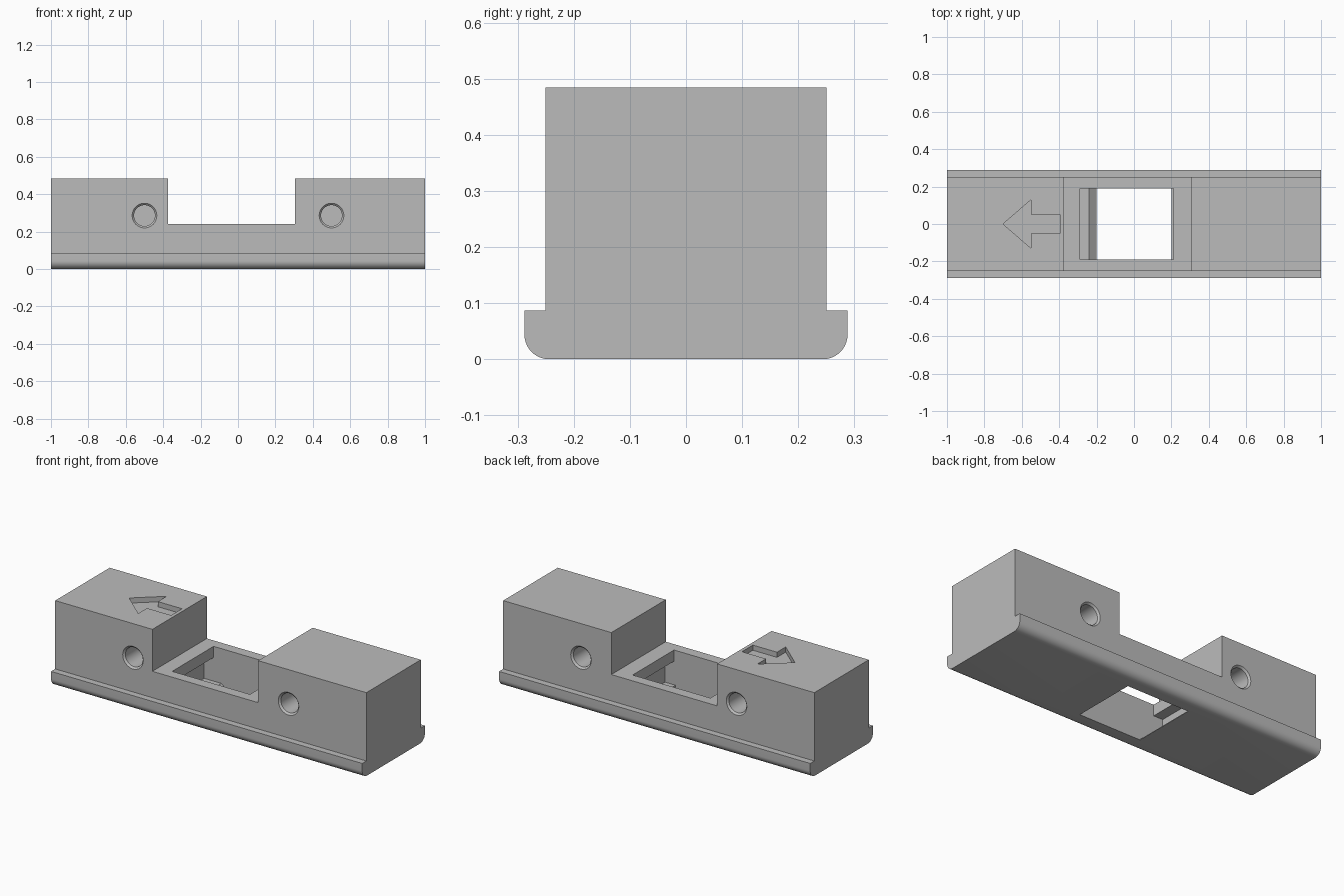
import bpy
import bmesh
import math
from mathutils import Vector

if "Cube" in bpy.data.objects:
    bpy.data.objects.remove(bpy.data.objects["Cube"], do_unlink=True)

grey = bpy.data.materials.new("plain grey")
grey.use_nodes = True
grey.diffuse_color = (0.5, 0.5, 0.5, 1)
grey.node_tree.nodes["Principled BSDF"].inputs["Base Color"].default_value = (0.5, 0.5, 0.5, 1)


def loft(name, sections):
    """Closed solid through rings that have equal point counts."""
    bm = bmesh.new()
    rings = [[bm.verts.new(p) for p in ring] for ring in sections]
    for a, b in zip(rings, rings[1:]):
        for i in range(len(a)):
            j = (i + 1) % len(a)
            bm.faces.new((a[i], a[j], b[j], b[i]))
    bm.faces.new(rings[0])
    bm.faces.new(rings[-1])
    bmesh.ops.recalc_face_normals(bm, faces=bm.faces)
    mesh = bpy.data.meshes.new(name)
    bm.to_mesh(mesh)
    bm.free()
    mesh.materials.append(grey)
    obj = bpy.data.objects.new(name, mesh)
    bpy.context.collection.objects.link(obj)
    return obj


def prism(name, profile, axis, low, high):
    """Extrude a 2D profile along axis 0, 1 or 2."""
    def place(p, d):
        q = list(p)
        q.insert(axis, d)
        return Vector(q)
    return loft(name, [[place(p, d) for p in profile] for d in (low, high)])


def cut(body, cutter):
    mod = body.modifiers.new("cut", "BOOLEAN")
    mod.operation = "DIFFERENCE"
    mod.solver = "EXACT"
    mod.object = cutter
    cutter.hide_render = True
    bpy.context.view_layer.objects.active = body
    bpy.ops.object.modifier_apply(modifier=mod.name)
    bpy.data.objects.remove(cutter, do_unlink=True)


# Body: block on a wider foot with rounded lower edges
radius, steps = 0.044, 10
half = [(0.25, 0.484), (0.25, 0.087), (0.288, 0.087)]
for i in range(steps + 1):
    a = math.pi / 2 * i / steps
    half.append((0.288 - radius + radius * math.cos(a), radius - radius * math.sin(a)))
profile = half + [(-y, z) for y, z in reversed(half)]
body = prism("holder_body", profile, 0, -1, 1)

# Saddle between the two raised ends
saddle = [(-0.375, 0.24), (0.305, 0.24), (0.305, 0.6), (-0.375, 0.6)]
cut(body, prism("saddle_cutter", saddle, 1, -0.5, 0.5))

# Socket through the saddle, undercut below the upper rim
socket = [(-0.29, 0.3), (-0.29, 0.175), (-0.35, 0.175), (-0.35, 0.038),
          (-0.24, 0.038), (-0.20, 0.004), (-0.20, -0.05), (0.20, -0.05),
          (0.20, 0.038), (0.268, 0.038), (0.268, 0.175), (0.21, 0.175), (0.21, 0.3)]
cut(body, prism("socket_cutter", socket, 1, -0.19, 0.19))

# Engraved arrow on top of one end
arrow = [(-0.70, 0), (-0.55, -0.13), (-0.55, -0.05), (-0.395, -0.05),
         (-0.395, 0.05), (-0.55, 0.05), (-0.55, 0.13)]
cut(body, prism("arrow_cutter", arrow, 2, 0.454, 0.6))


# Blind round holes with chamfered mouths, front and back
def ring(x, y, r, count=48):
    angles = [2 * math.pi * i / count for i in range(count)]
    return [(x + r * math.cos(a), y, 0.286 + r * math.sin(a)) for a in angles]


for x in (-0.5, 0.5):
    for side in (-1, 1):
        stages = [(0.27, 0.086), (0.24, 0.056), (0.08, 0.056)]
        cut(body, loft("hole_cutter", [ring(x, side * y, r) for y, r in stages]))

bpy.ops.object.select_all(action="DESELECT")
body.select_set(True)
bpy.context.view_layer.objects.active = body
bpy.ops.object.shade_smooth_by_angle(angle=math.radians(30))
